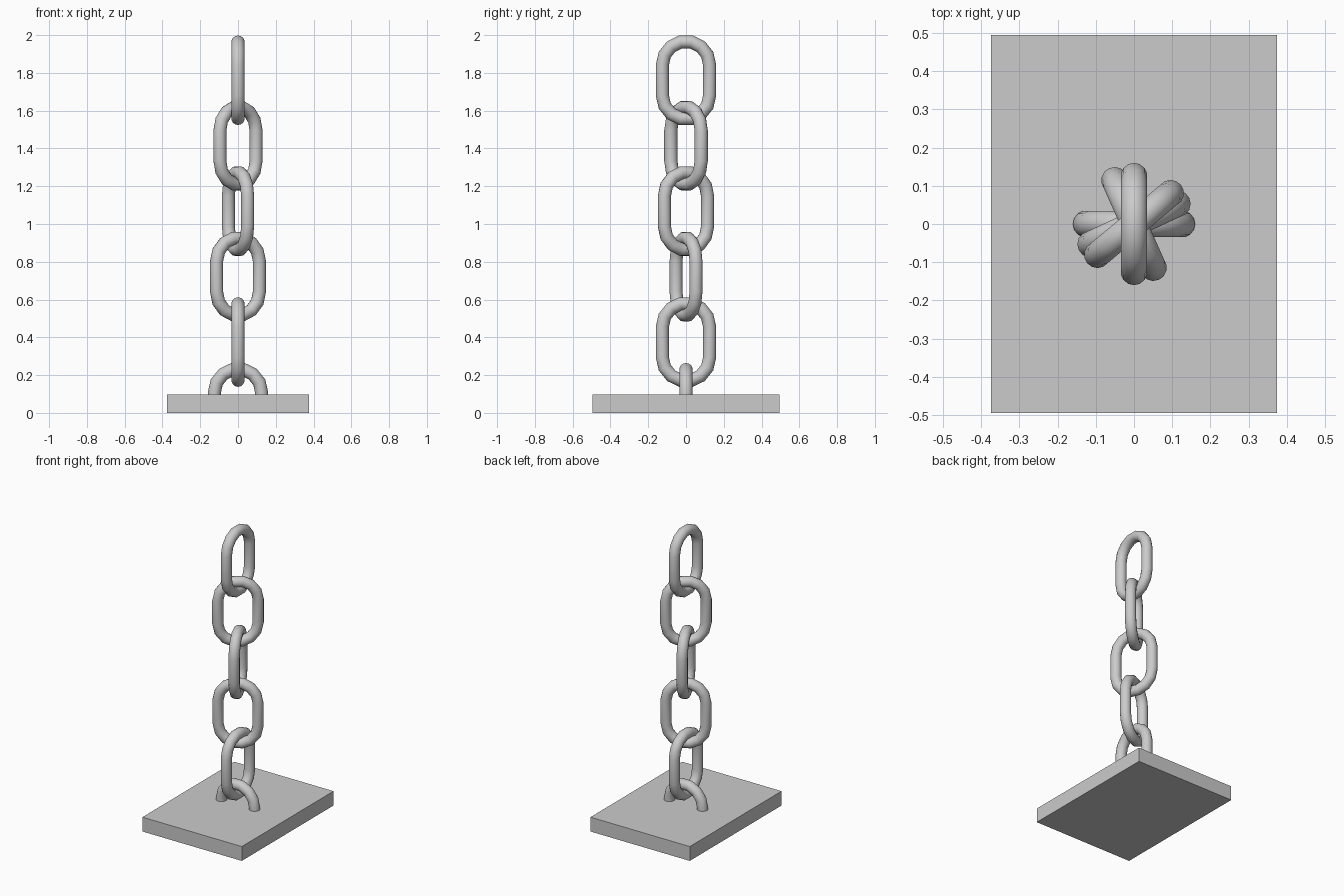
import bpy, bmesh
from math import sin, cos, pi, radians

if "Cube" in bpy.data.objects:
    bpy.data.objects.remove(bpy.data.objects["Cube"])

R, TUBE, HALF = 0.125, 0.035, 0.081   # bend radius, wire radius, half straight length
SEG, SIDES = 7, 14
PITCH, Z0 = 0.3465, 0.375


def arc(start, cz):
    """Half-circle of (position, outward direction) pairs in the link plane."""
    out = []
    for i in range(SEG + 1):
        a = start + pi * i / SEG
        out.append((R * cos(a), cz + R * sin(a), cos(a), sin(a)))
    return out


def wire(name, path, z, angle, closed):
    """Sweep a round section along a flat path standing upright."""
    bm = bmesh.new()
    rings = []
    for px, pz, nx, nz in path:
        ring = []
        for j in range(SIDES):
            t = 2 * pi * j / SIDES
            o, w = TUBE * cos(t), TUBE * sin(t)
            ring.append(bm.verts.new((px + nx * o, w, pz + nz * o)))
        rings.append(ring)
    n = len(rings)
    for i in range(n if closed else n - 1):
        a, b = rings[i], rings[(i + 1) % n]
        for j in range(SIDES):
            k = (j + 1) % SIDES
            bm.faces.new((a[j], a[k], b[k], b[j]))
    if not closed:
        bm.faces.new(rings[0])
        bm.faces.new(rings[-1])
    bmesh.ops.recalc_face_normals(bm, faces=bm.faces)
    me = bpy.data.meshes.new(name)
    bm.to_mesh(me)
    bm.free()
    ob = bpy.data.objects.new(name, me)
    bpy.context.collection.objects.link(ob)
    ob.location.z = z
    ob.rotation_euler.z = radians(angle)
    bpy.ops.object.select_all(action='DESELECT')
    ob.select_set(True)
    bpy.context.view_layer.objects.active = ob
    bpy.ops.object.shade_smooth_by_angle(angle=radians(40))
    return ob


# Base plate
bpy.ops.mesh.primitive_cube_add(size=1, location=(0, 0, 0.049))
plate = bpy.context.object
plate.name = "base_plate"
plate.scale = (0.75, 0.99, 0.098)

# Anchor loop: upper half of a link, rising out of the plate
bend = arc(0, 0.108)
anchor = [(R, 0.09, 1, 0)] + bend + [(-R, 0.09, -1, 0)]
wire("anchor_loop", anchor, 0, 0, False)

# Chain links, each turned against the one below
link = arc(0, HALF) + arc(pi, -HALF)
for i, angle in enumerate((90, 25, 114, 40, 90)):
    wire(f"chain_link_{i + 1}", link, Z0 + PITCH * i, angle, True)
